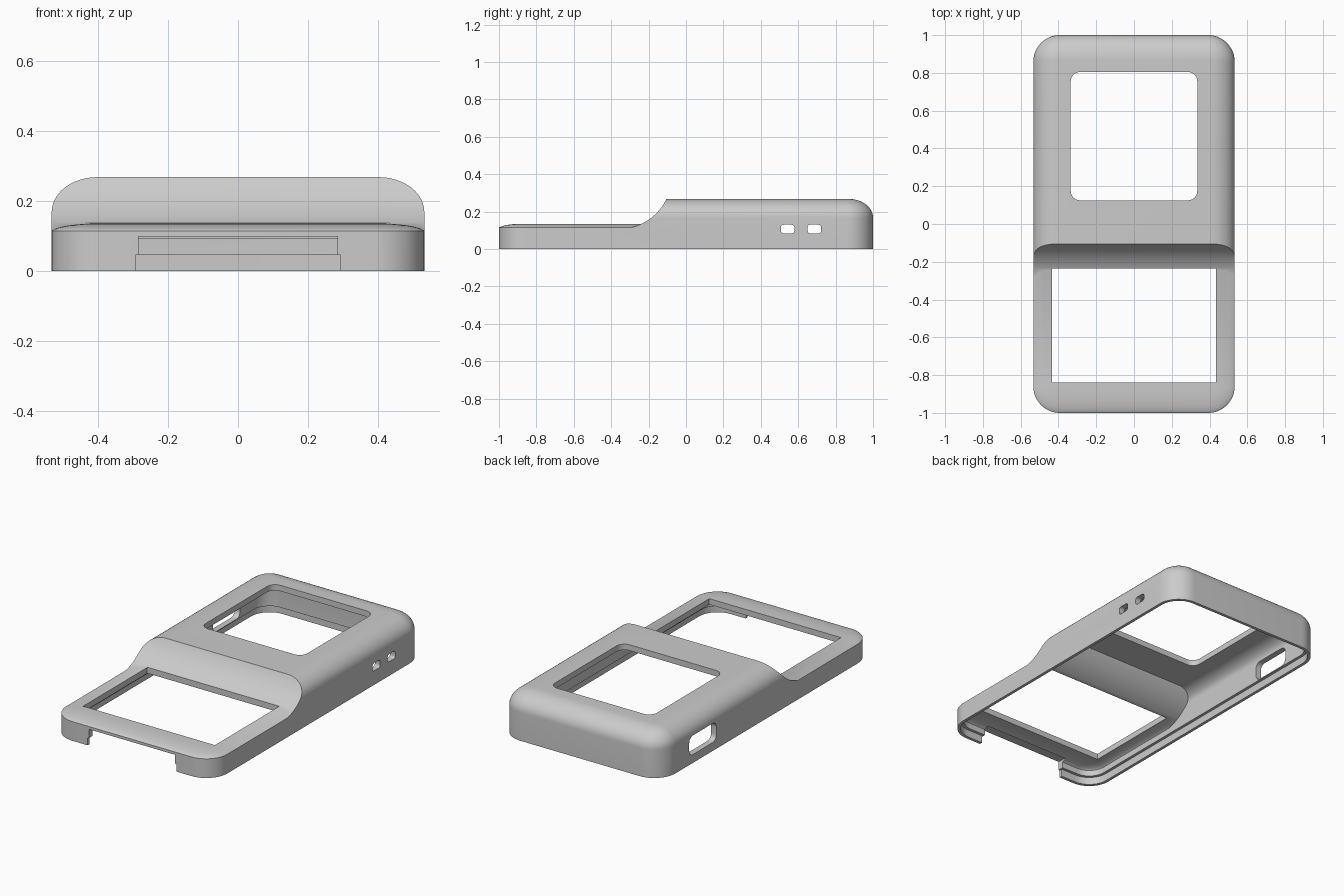
import bpy, bmesh, math

cube = bpy.data.objects.get("Cube")
if cube:
    bpy.data.objects.remove(cube, do_unlink=True)

WALL = 0.035          # shell thickness
HALF_X, HALF_Y, CORNER = 0.533, 1.0, 0.14


def rounded_rect(cx, cy, hx, hy, r, segs=6):
    """Counter-clockwise outline of a rounded rectangle."""
    pts = []
    for q, (sx, sy) in enumerate(((1, 1), (-1, 1), (-1, -1), (1, -1))):
        for i in range(segs + 1):
            a = math.pi / 2 * (q + i / segs)
            pts.append((cx + sx * (hx - r) + r * math.cos(a),
                        cy + sy * (hy - r) + r * math.sin(a)))
    return pts


def loft(name, rings):
    """Closed solid through a stack of rings with equal point counts."""
    bm = bmesh.new()
    loops = [[bm.verts.new(p) for p in ring] for ring in rings]
    n = len(loops[0])
    for a, b in zip(loops, loops[1:]):
        for i in range(n):
            j = (i + 1) % n
            bm.faces.new((a[i], a[j], b[j], b[i]))
    bm.faces.new(loops[0][::-1])
    bm.faces.new(loops[-1])
    bmesh.ops.recalc_face_normals(bm, faces=bm.faces)
    mesh = bpy.data.meshes.new(name)
    bm.to_mesh(mesh)
    bm.free()
    ob = bpy.data.objects.new(name, mesh)
    bpy.context.collection.objects.link(ob)
    return ob


def prism(name, pts, axis, lo, hi):
    """Extrude a 2D outline along x (pts are y, z), y (x, z) or z (x, y)."""
    place = {"x": lambda p, h: (h, p[0], p[1]),
             "y": lambda p, h: (p[0], h, p[1]),
             "z": lambda p, h: (p[0], p[1], h)}[axis]
    return loft(name, [[place(p, h) for p in pts] for h in (lo, hi)])


def dome_rings(inset, side_z, top_z, reach, steps=12):
    """Rings of the rounded upper edge, from the wall in to the flat top."""
    rings = []
    for i in range(steps + 1):
        t = math.pi / 2 * i / steps
        d = inset + reach * (1 - math.cos(t))
        z = side_z + (top_z - side_z) * math.sin(t)
        rings.append([(x, y, z) for x, y in rounded_rect(
            0, 0, HALF_X - d, HALF_Y - d, max(CORNER - d, 0.01), 12)])
    return rings


def flat_ring(inset, z):
    return [(x, y, z) for x, y in rounded_rect(
        0, 0, HALF_X - inset, HALF_Y - inset, max(CORNER - inset, 0.01), 12)]


def cut(target, cutter):
    """Subtract the cutter, then remove it."""
    mod = target.modifiers.new("cut", "BOOLEAN")
    mod.operation, mod.solver, mod.object = "DIFFERENCE", "EXACT", cutter
    bpy.context.view_layer.update()
    deps = bpy.context.evaluated_depsgraph_get()
    mesh = bpy.data.meshes.new_from_object(target.evaluated_get(deps))
    target.modifiers.clear()
    target.data = mesh
    bpy.data.objects.remove(cutter, do_unlink=True)


def body(name, inset, base_z):
    """Tall rounded block, scooped down to a low rounded front deck."""
    reach = 0.13 - inset
    tall = loft(name, [flat_ring(inset, base_z)]
                + dome_rings(inset, 0.168, 0.268 - inset, reach))
    # Everything in front of the concave step
    r = 0.283 + inset
    arc = [(-0.36 + r * math.cos(a), 0.39 - r * math.sin(a))
           for a in (math.pi / 2 * i / 20 for i in range(21))]
    profile = arc + [(-0.45, 0.09 - inset), (-1.2, 0.09 - inset),
                     (-1.2, 0.6), (arc[0][0], 0.6)]
    front = prism("front_cutter", profile, "x", -0.7, 0.7)
    # Keep the low deck, with a flared skirt beyond the walls
    side = 0.108 - inset
    deck = loft("deck_keeper", [flat_ring(-0.3, -0.5), flat_ring(-0.3, side - 0.005)]
                + dome_rings(inset - 0.004, side, 0.135 - inset, reach))
    cut(front, deck)
    cut(tall, front)
    return tall


# Hollow shell, open underneath
shell = body("case_shell", 0.0, 0.0)
cut(shell, body("cavity", WALL, -0.1))

# Stepped lip around the bottom rim
cut(shell, loft("lip_cutter", [flat_ring(0.018, -0.1), flat_ring(0.018, 0.045)]))

# Rear window with rounded corners, front window with square corners
cut(shell, prism("rear_window", rounded_rect(0, 0.465, 0.335, 0.34, 0.05), "z", 0.15, 0.4))
cut(shell, prism("front_window",
                 [(-0.435, -0.84), (0.435, -0.84), (0.435, -0.235), (-0.435, -0.235)],
                 "z", 0.05, 0.4))

# Two small ports on the left, one larger port on the right
for y in (0.543, 0.686):
    cut(shell, prism("small_port", rounded_rect(y, 0.107, 0.036, 0.023, 0.014), "x", 0.4, 0.7))
cut(shell, prism("large_port", rounded_rect(0.603, 0.107, 0.128, 0.057, 0.035), "x", -0.7, -0.4))

# Stepped notch in the front wall
notch = [(-0.293, -0.1), (0.293, -0.1), (0.293, 0.045), (0.285, 0.045),
         (0.285, 0.098), (-0.285, 0.098), (-0.285, 0.045), (-0.293, 0.045)]
cut(shell, prism("front_notch", notch, "y", -1.1, -0.94))

# Plain grey plastic
grey = bpy.data.materials.new("grey_plastic")
grey.use_nodes = True
colour = (0.6, 0.6, 0.6, 1.0)
grey.diffuse_color = colour
grey.node_tree.nodes["Principled BSDF"].inputs["Base Color"].default_value = colour
shell.data.materials.clear()
shell.data.materials.append(grey)

# Smooth shading with crisp edges
for ob in bpy.context.selected_objects:
    ob.select_set(False)
shell.select_set(True)
bpy.context.view_layer.objects.active = shell
bpy.ops.object.shade_smooth_by_angle(angle=math.radians(30))
